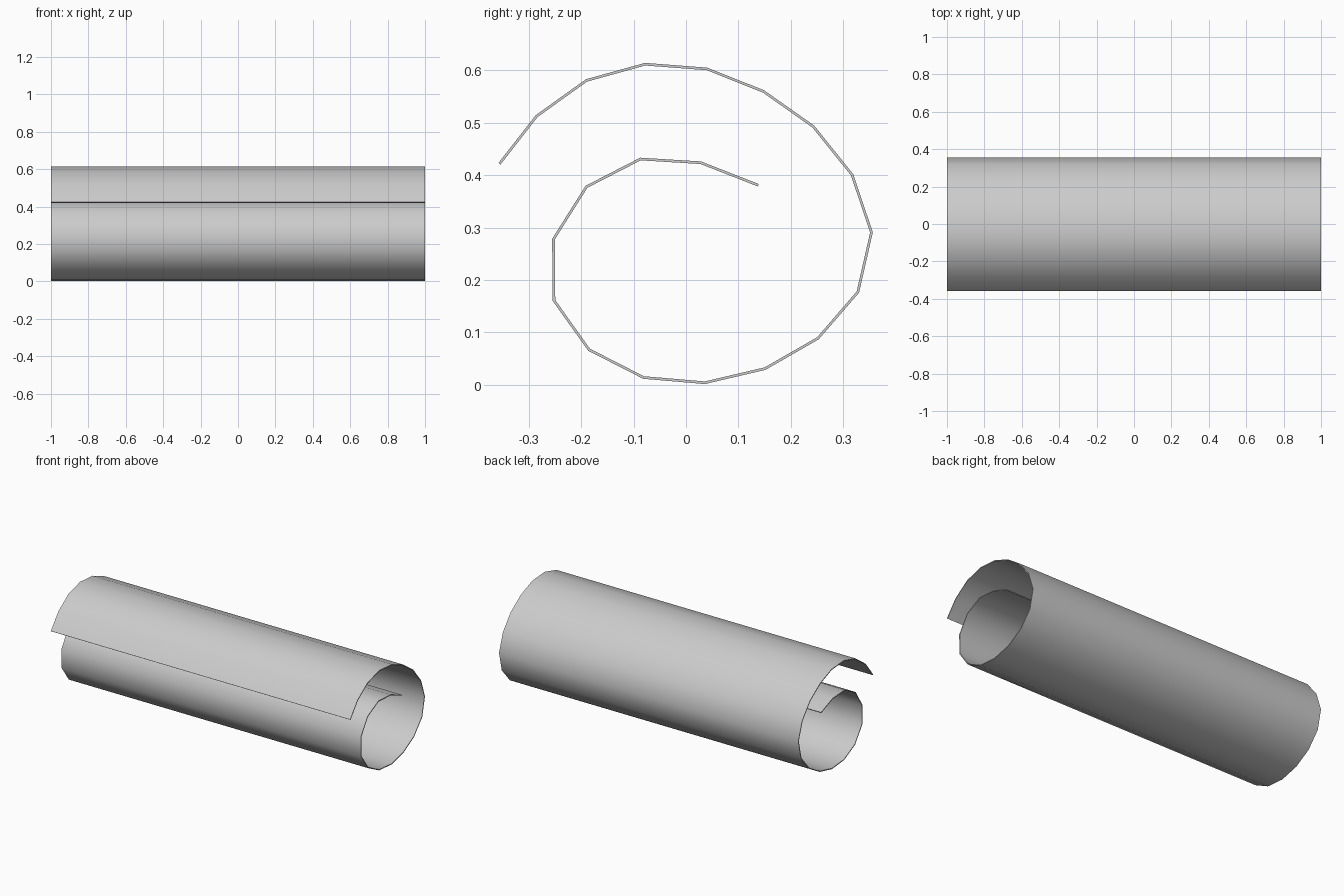
import bpy
import math

if "Cube" in bpy.data.objects:
    bpy.data.objects.remove(bpy.data.objects["Cube"])

# Spiral cross-section of the rolled sheet (y, z), outer edge to inner edge
PROFILE = [
    (-0.356, 0.422), (-0.285, 0.513), (-0.190, 0.581), (-0.078, 0.612),
    (0.040, 0.603), (0.148, 0.560), (0.243, 0.493), (0.317, 0.401),
    (0.354, 0.291), (0.328, 0.177), (0.252, 0.089), (0.151, 0.031),
    (0.036, 0.004), (-0.081, 0.014), (-0.185, 0.067), (-0.252, 0.161),
    (-0.253, 0.278), (-0.190, 0.378), (-0.087, 0.431), (0.028, 0.424),
    (0.138, 0.381),
]
HALF_LENGTH = 1.0
THICKNESS = 0.005

# Sweep the profile along x into one open sheet
verts = [(x, y, z) for y, z in PROFILE for x in (-HALF_LENGTH, HALF_LENGTH)]
faces = [(2 * i, 2 * i + 1, 2 * i + 3, 2 * i + 2) for i in range(len(PROFILE) - 1)]
mesh = bpy.data.meshes.new("rolled_sheet")
mesh.from_pydata(verts, [], faces)
sheet = bpy.data.objects.new("rolled_sheet", mesh)
bpy.context.collection.objects.link(sheet)
bpy.context.view_layer.objects.active = sheet
sheet.select_set(True)

# Give the sheet its thickness, centred on the profile
solid = sheet.modifiers.new("thickness", 'SOLIDIFY')
solid.thickness = THICKNESS
solid.offset = 0
solid.use_even_offset = True
bpy.ops.object.modifier_apply(modifier=solid.name)

# Smooth around the roll, crisp at the rims
bpy.ops.object.shade_smooth_by_angle(angle=math.radians(50))
